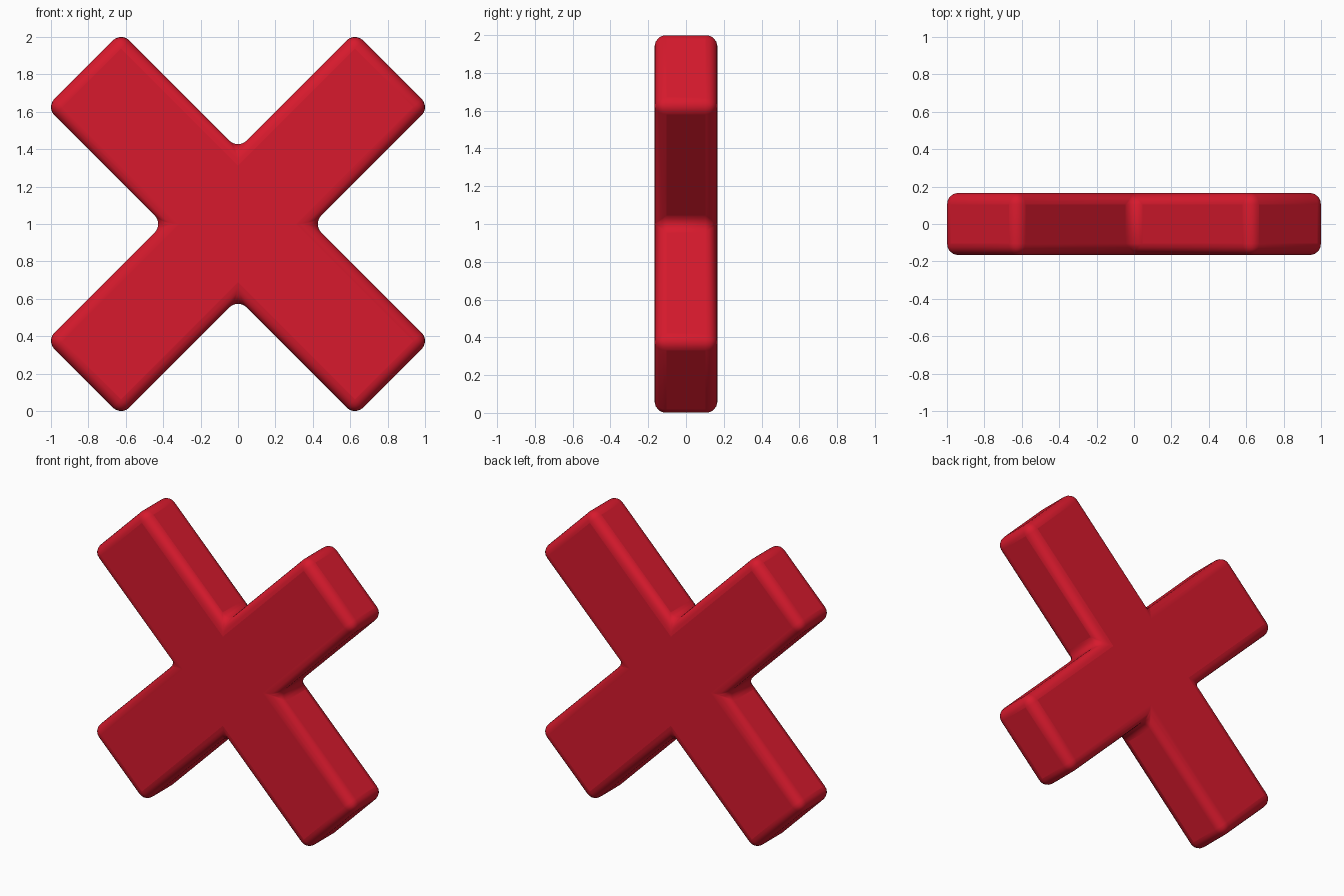
import bpy, bmesh
from math import pi
from mathutils import Matrix, Vector

if "Cube" in bpy.data.objects:
    bpy.data.objects.remove(bpy.data.objects["Cube"])

NOTCH = 0.40          # sharp inner corner distance from centre
TIP = (0.625, 1.026)  # sharp outer arm corner before rounding
HALF_DEPTH = 0.167
ROUND = 0.063

# Cross outline: one quarter (inner corner and two arm corners) repeated four times
quarter = [Vector((NOTCH, 0, 0)), Vector((TIP[1], 0, TIP[0])), Vector((TIP[0], 0, TIP[1]))]
outline = [Matrix.Rotation(-k * pi / 2, 3, 'Y') @ p for k in range(4) for p in quarter]

# Extrude the outline through the depth
bm = bmesh.new()
face = bm.faces.new([bm.verts.new(p + Vector((0, -HALF_DEPTH, 1))) for p in outline])
ext = bmesh.ops.extrude_face_region(bm, geom=[face], use_keep_orig=True)
moved = [g for g in ext["geom"] if isinstance(g, bmesh.types.BMVert)]
bmesh.ops.translate(bm, verts=moved, vec=(0, 2 * HALF_DEPTH, 0))
bmesh.ops.recalc_face_normals(bm, faces=bm.faces)
mesh = bpy.data.meshes.new("cross")
bm.to_mesh(mesh)
bm.free()

cross = bpy.data.objects.new("cross", mesh)
bpy.context.collection.objects.link(cross)

# Rounded edges, including the inner corners
bevel = cross.modifiers.new("rounding", 'BEVEL')
bevel.width = ROUND
bevel.segments = 5
bevel.limit_method = 'ANGLE'

# Red paint
red = bpy.data.materials.new("red")
red.diffuse_color = (0.68, 0.01, 0.026, 1)
red.use_nodes = True
red.node_tree.nodes["Principled BSDF"].inputs["Base Color"].default_value = red.diffuse_color
mesh.materials.append(red)

bpy.context.view_layer.objects.active = cross
cross.select_set(True)
bpy.ops.object.shade_smooth_by_angle(angle=pi / 6)
